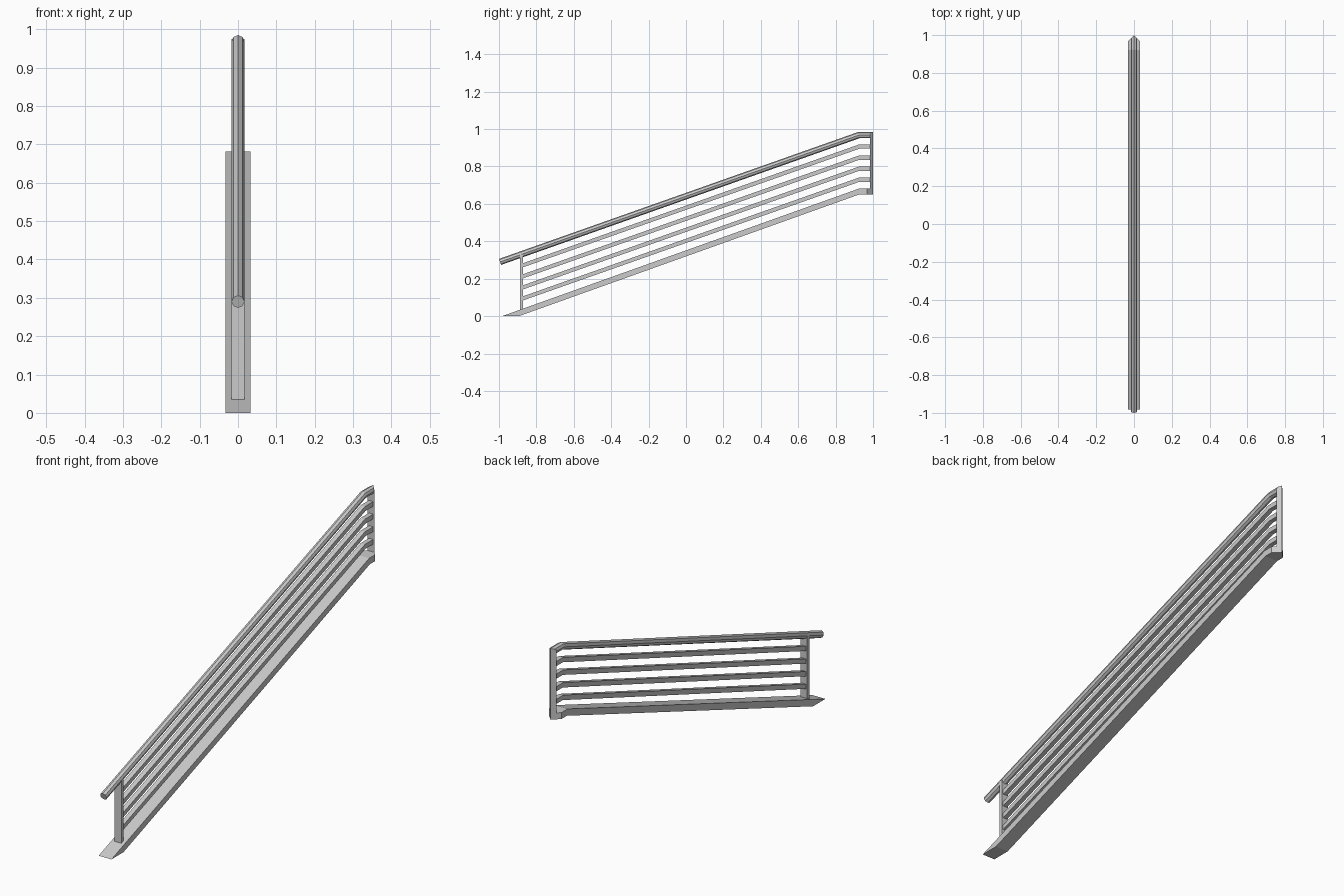
import bpy, bmesh, math

if "Cube" in bpy.data.objects:
    bpy.data.objects.remove(bpy.data.objects["Cube"])

SLOPE = math.atan(0.353)
KINK_Y = 0.925
half = SLOPE / 2
KINK_DIR = (-math.tan(half), 1.0)              # bisecting cut at the bend
SQUARE_CUT = (-math.sin(SLOPE), math.cos(SLOPE))
FLOOR_CUT = (-1 / math.sin(SLOPE), 0.0)        # horizontal cut on the ground


def finish(name, bm):
    bmesh.ops.recalc_face_normals(bm, faces=bm.faces)
    mesh = bpy.data.meshes.new(name)
    bm.to_mesh(mesh)
    bm.free()
    obj = bpy.data.objects.new(name, mesh)
    bpy.context.collection.objects.link(obj)
    return obj


def box_profile(w, h):
    # starts at top centre so the mitre ridge lies on x = 0
    return [(0, h), (w, h), (w, -h), (0, -h), (-w, -h), (-w, h)]


def sloped_rail(name, profile, start, start_dir, kink_z, end_y, mitre=False):
    """Sweep an (x, offset) profile up the slope, then level to end_y."""
    bm = bmesh.new()
    stations = [(start, start_dir), ((KINK_Y, kink_z), KINK_DIR),
                ((end_y, kink_z), (0.0, 1.0))]
    rings = []
    for i, ((y, z), (dy, dz)) in enumerate(stations):
        ring = []
        for x, h in profile:
            point = -abs(x) if mitre and i == 2 else 0
            ring.append(bm.verts.new((x, y + h * dy + point, z + h * dz)))
        rings.append(ring)
    n = len(profile)
    for a, b in zip(rings, rings[1:]):
        for i in range(n):
            j = (i + 1) % n
            bm.faces.new((a[i], a[j], b[j], b[i]))
    # caps, the upper one in two halves for the pointed mitre
    bm.faces.new(rings[0])
    bm.faces.new(rings[2][:n // 2 + 1])
    bm.faces.new(rings[2][n // 2:] + rings[2][:1])
    return finish(name, bm)


def upright(name, outline, z0, z1):
    bm = bmesh.new()
    low = [bm.verts.new((x, y, z0)) for x, y in outline]
    high = [bm.verts.new((x, y, z1)) for x, y in outline]
    n = len(outline)
    for i in range(n):
        j = (i + 1) % n
        bm.faces.new((low[i], low[j], high[j], high[i]))
    bm.faces.new(low)
    bm.faces.new(high)
    return finish(name, bm)


# base plate running up the slope
sloped_rail("base_stringer", box_profile(0.033, 0.015), (-0.938, 0.0),
            FLOOR_CUT, 0.666, 1.0, mitre=True)

# octagonal handrail
R = 0.017
octagon = [(R * math.sin(i * math.pi / 4), R * math.cos(i * math.pi / 4))
           for i in range(8)]
sloped_rail("handrail", octagon, (-0.994, 0.29), SQUARE_CUT, 0.968, 1.0, mitre=True)

# four infill bars
for i in range(4):
    z = 0.906 - 0.059 * i
    low_z = z - (KINK_Y + 0.878) * math.tan(SLOPE)
    sloped_rail(f"infill_bar_{i + 1}", box_profile(0.011, 0.011),
                (-0.878, low_z), (0.0, 1.0), z, 0.986)

# lower flat post and upper mitred post
upright("lower_post", [(-0.017, -0.887), (0.017, -0.887),
                       (0.017, -0.871), (-0.017, -0.871)], 0.025, 0.33)
upright("upper_post", [(-0.017, 0.983), (0.017, 0.983), (0.0, 1.0)], 0.651, 0.975)
